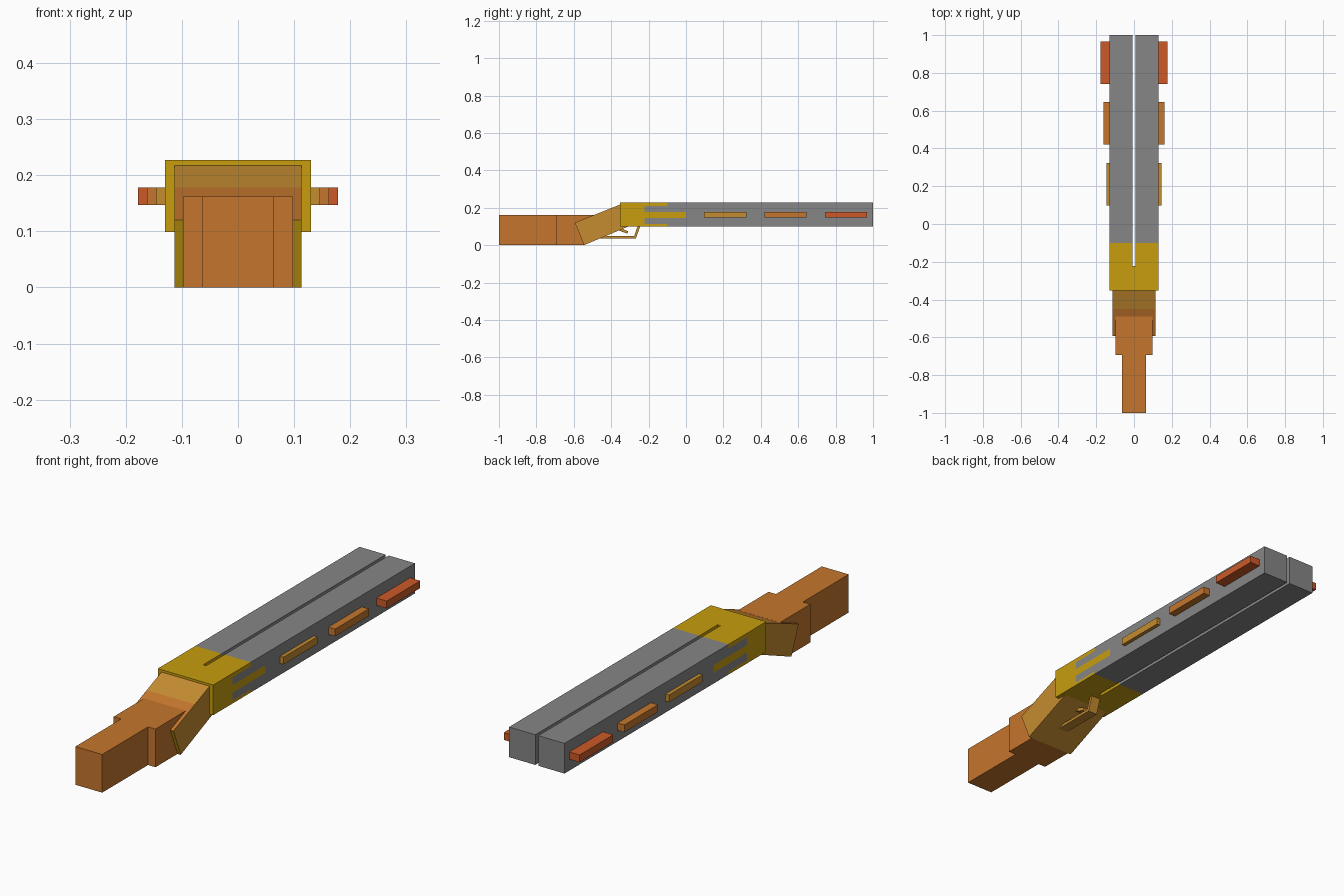
import bpy, bmesh
from mathutils import Vector

if "Cube" in bpy.data.objects:
    bpy.data.objects.remove(bpy.data.objects["Cube"])


def material(name, rgb):
    m = bpy.data.materials.new(name)
    lin = [(c / 255 / 12.92 if c < 11 else ((c / 255 + 0.055) / 1.055) ** 2.4) for c in rgb]
    m.diffuse_color = (*lin, 1)
    m.use_nodes = True
    m.node_tree.nodes["Principled BSDF"].inputs["Base Color"].default_value = m.diffuse_color
    return m


grey = material("steel grey", (134, 134, 134))
gold = material("gold", (200, 157, 15))
amber = material("amber", (197, 140, 48))
orange = material("orange", (197, 118, 45))
red = material("red orange", (204, 90, 40))


def finish(name, bm, mats, rule=None):
    bmesh.ops.recalc_face_normals(bm, faces=bm.faces[:])
    if rule:
        for f in bm.faces:
            f.material_index = rule(f.calc_center_median(), f.normal)
    me = bpy.data.meshes.new(name)
    bm.to_mesh(me)
    bm.free()
    for m in mats:
        me.materials.append(m)
    ob = bpy.data.objects.new(name, me)
    bpy.context.collection.objects.link(ob)
    return ob


def extrude_x(name, profile, x0, x1, mats, cuts=(), rule=None):
    """Extrude a (y, z) outline from x0 to x1, then cut it along planes."""
    bm = bmesh.new()
    a, b = [[bm.verts.new((x, y, z)) for y, z in profile] for x in (x0, x1)]
    bm.faces.new(a)
    bm.faces.new(b[::-1])
    n = len(profile)
    for i in range(n):
        j = (i + 1) % n
        bm.faces.new((a[i], b[i], b[j], a[j]))
    for axis, pos in cuts:
        no = Vector((0, 0, 0))
        no[axis] = 1
        bmesh.ops.bisect_plane(bm, geom=bm.verts[:] + bm.edges[:] + bm.faces[:],
                               plane_co=no * pos, plane_no=no)
    return finish(name, bm, mats, rule)


def rect(y0, y1, z0, z1):
    return [(y0, z0), (y1, z0), (y1, z1), (y0, z1)]


# Twin barrels with gold collar and side stripes
def barrel_colour(c, n):
    outer = abs(n.x) > 0.5 and abs(c.x) > 0.1
    if outer and 0.145 < c.z < 0.177:
        return int(c.y < 0)
    if outer and 0.112 < c.z < 0.21:
        return 0
    return int(c.y < -0.10)


cuts = [(1, -0.10), (1, 0.0)] + [(2, z) for z in (0.112, 0.145, 0.177, 0.21)]
for side, s in (("left", -1), ("right", 1)):
    extrude_x(side + "_barrel", rect(-0.222, 1, 0.099, 0.227), s * 0.007, s * 0.13,
              [grey, gold], cuts, barrel_colour)
    # Side fins, growing toward the muzzle
    for part, y0, y1, x, mat in (("rear", 0.097, 0.323, 0.146, amber),
                                 ("middle", 0.42, 0.645, 0.162, orange),
                                 ("front", 0.742, 0.967, 0.178, red)):
        extrude_x(f"{side}_{part}_fin", rect(y0, y1, 0.147, 0.178), s * 0.125, s * x, [mat])

# Receiver block
extrude_x("receiver", rect(-0.352, -0.222, 0.099, 0.227), -0.13, 0.13, [gold])


# Slanted grip neck: gold end face, orange lower slope
def neck_colour(c, n):
    if n.y < -0.8:
        return 1
    return 2 if n.z > 0.5 and c.y < -0.45 else 0


extrude_x("neck", [(-0.594, 0.12), (-0.545, 0.0), (-0.31, 0.099), (-0.34, 0.222)],
          -0.113, 0.113, [amber, gold, orange], [(1, -0.45)], neck_colour)

# Stepped stock, outlined from above and raised
bm = bmesh.new()
half = [(0.063, -1.0), (0.063, -0.693), (0.098, -0.693), (0.098, -0.545)]
outline = half + [(-x, y) for x, y in reversed(half)]
face = bm.faces.new([bm.verts.new((x, y, 0)) for x, y in outline])
up = bmesh.ops.extrude_face_region(bm, geom=[face])["geom"]
bmesh.ops.translate(bm, vec=(0, 0, 0.162), verts=[v for v in up if isinstance(v, bmesh.types.BMVert)])
finish("stock", bm, [orange])
# Upper tongue of the stock running into the neck slope
extrude_x("stock_tongue", [(-0.545, 0.1), (-0.49, 0.1), (-0.49, 0.162), (-0.545, 0.162)],
          -0.098, 0.098, [orange])

# Trigger guard and trigger
extrude_x("trigger_guard", [(-0.475, 0.036), (-0.268, 0.036), (-0.244, 0.103), (-0.258, 0.103),
                            (-0.277, 0.048), (-0.475, 0.048)], -0.022, 0.022, [amber])
extrude_x("trigger", [(-0.375, 0.084), (-0.315, 0.062), (-0.308, 0.073), (-0.35, 0.092)],
          -0.014, 0.014, [amber])
